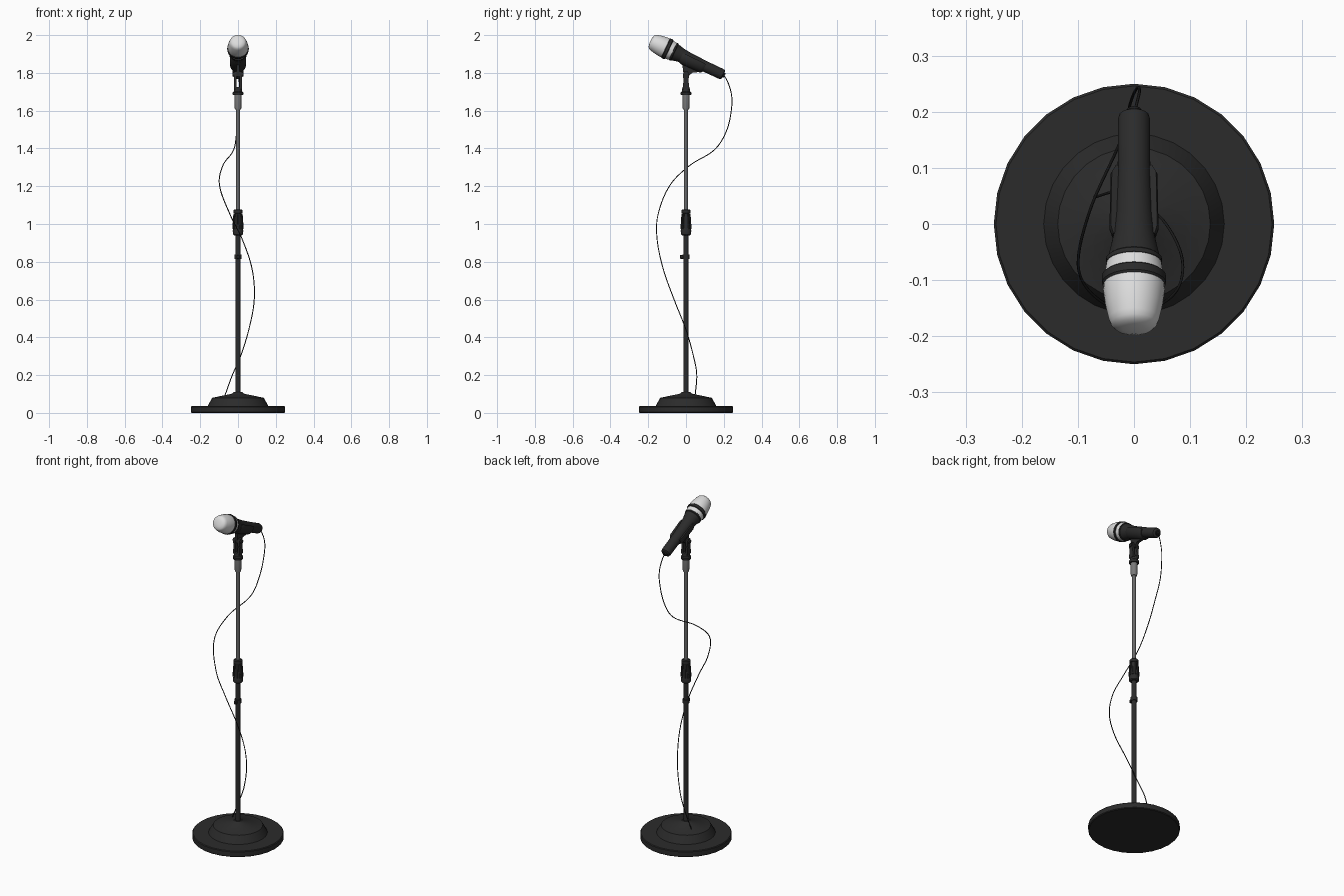
import bpy, bmesh, math
from mathutils import Matrix, Vector

cube = bpy.data.objects.get("Cube")
if cube:
    bpy.data.objects.remove(cube, do_unlink=True)


def material(name, value, rough=0.6):
    m = bpy.data.materials.new(name)
    m.use_nodes = True
    color = (value, value, value, 1)
    m.diffuse_color = color
    bsdf = m.node_tree.nodes["Principled BSDF"]
    bsdf.inputs["Base Color"].default_value = color
    bsdf.inputs["Roughness"].default_value = rough
    return m


BLACK = material("matte black", 0.024)
DARK = material("cable black", 0.012)
GREY = material("steel grey", 0.14)
SILVER = material("light steel", 0.2)
WHITE = material("pale silver", 0.72)

# Microphone frame: local z runs from tail to head, local y is its upper side
MIC = Matrix.Translation((0, 0.196, 1.79)) @ Matrix.Rotation(math.radians(65), 4, "X")


def finish(name, bm, mat, matrix=None, angle=35):
    bmesh.ops.recalc_face_normals(bm, faces=bm.faces)
    mesh = bpy.data.meshes.new(name)
    bm.to_mesh(mesh)
    bm.free()
    mesh.materials.append(mat)
    ob = bpy.data.objects.new(name, mesh)
    bpy.context.collection.objects.link(ob)
    if matrix:
        ob.matrix_world = matrix
    bpy.ops.object.select_all(action="DESELECT")
    ob.select_set(True)
    bpy.context.view_layer.objects.active = ob
    bpy.ops.object.shade_smooth_by_angle(angle=math.radians(angle))
    return ob


def loft(bm, rings):
    """Skin a list of closed point loops and cap both ends."""
    loops = [[bm.verts.new(p) for p in ring] for ring in rings]
    n = len(loops[0])
    for a, b in zip(loops, loops[1:]):
        for i in range(n):
            j = (i + 1) % n
            bm.faces.new((a[i], a[j], b[j], b[i]))
    bm.faces.new(loops[0][::-1])
    bm.faces.new(loops[-1])


def lathe(name, profile, mat, sides=24, matrix=None):
    """Turn (radius, height) pairs about local z."""
    bm = bmesh.new()
    steps = [2 * math.pi * i / sides for i in range(sides)]
    loft(bm, [[(r * math.cos(a), r * math.sin(a), z) for a in steps] for r, z in profile])
    return finish(name, bm, mat, matrix)


def box(name, center, size, mat, bevel=0.003, matrix=None):
    bm = bmesh.new()
    bmesh.ops.create_cube(bm, size=1, matrix=Matrix.Translation(center) @ Matrix.Diagonal((*size, 1)))
    if bevel:
        bmesh.ops.bevel(bm, geom=bm.edges[:], offset=bevel, segments=1, affect="EDGES")
    return finish(name, bm, mat, matrix)


# Weighted base
lathe("base_disc", [(0.246, 0), (0.25, 0.004), (0.25, 0.032), (0.246, 0.036)], BLACK, 28)
lathe("base_dome", [(0.162, 0.034), (0.158, 0.042), (0.136, 0.08), (0.03, 0.102), (0.022, 0.11)], BLACK, 28)

# Telescopic pole
lathe("lower_pole", [(0.0145, 0.1), (0.0145, 0.96)], BLACK, 16)
lathe("upper_pole", [(0.0115, 0.95), (0.0115, 1.62)], GREY, 16)
lathe("pole_collar", [(0.015, 1.605), (0.018, 1.615), (0.019, 1.69)], SILVER, 16)

# Height clutch with grip ribs
lathe("height_clutch", [(0.022, 0.94), (0.027, 0.945), (0.028, 0.965), (0.026, 0.97),
                        (0.019, 1.055), (0.024, 1.057), (0.024, 1.073), (0.018, 1.078)], BLACK, 20)
for i in range(10):
    spin = Matrix.Rotation(2 * math.pi * i / 10, 4, "Z")
    lean = Matrix.Translation((0.0245, 0, 1.013)) @ Matrix.Rotation(-0.075, 4, "Y")
    box("clutch_rib", (0, 0, 0), (0.006, 0.007, 0.08), BLACK, 0.001, spin @ lean)

# Cable holder on the lower pole
lathe("holder_ring", [(0.019, 0.815), (0.019, 0.838)], BLACK, 16)
box("holder_tab", (0, -0.022, 0.826), (0.016, 0.02, 0.02), BLACK)

# Swivel mount
lathe("mount_flange", [(0.026, 1.683), (0.028, 1.686), (0.028, 1.697), (0.022, 1.702),
                       (0.019, 1.725)], BLACK, 20)
for side in (-1, 1):
    bm = bmesh.new()
    x0, x1 = side * 0.008, side * 0.021
    outline = [(-0.018, 1.715), (0.018, 1.715), (0.013, 1.76), (0.017, 1.79),
               (0.01, 1.808), (-0.01, 1.808), (-0.017, 1.79), (-0.013, 1.76)]
    loft(bm, [[(x, y, z) for y, z in outline] for x in (x0, x1)])
    finish("mount_cheek", bm, BLACK)
lathe("pivot_bolt", [(0.011, -0.028), (0.011, 0.028)], BLACK, 12,
      Matrix.Translation((0, 0, 1.792)) @ Matrix.Rotation(math.pi / 2, 4, "Y"))

# Clip tongue joining pivot and cradle
bm = bmesh.new()
tongue = [(-0.012, 1.782), (0.012, 1.782), (0.035, 1.802), (0.085, 1.805), (0.06, 1.83), (-0.02, 1.85)]
loft(bm, [[(x, y, z) for y, z in tongue] for x in (-0.0085, 0.0085)])
finish("clip_tongue", bm, BLACK)

# Open cradle around the lower half of the microphone
bm = bmesh.new()
sweep = [math.radians(160 + 220 * i / 16) for i in range(17)]
rings = []
for t, inner, outer in ((0.105, 0.027, 0.034), (0.12, 0.028, 0.042), (0.225, 0.032, 0.044), (0.24, 0.033, 0.039)):
    arc = [(outer * math.cos(a), outer * math.sin(a), t) for a in sweep]
    arc += [(inner * math.cos(a), inner * math.sin(a), t) for a in reversed(sweep)]
    rings.append(arc)
loft(bm, rings)
finish("clip_cradle", bm, BLACK, MIC)

# Microphone
lathe("mic_handle", [(0.02, -0.002), (0.026, 0.002), (0.0285, 0.01), (0.029, 0.1), (0.033, 0.2),
                     (0.037, 0.24), (0.044, 0.272), (0.047, 0.284)], BLACK, 28, MIC)
lathe("handle_rim", [(0.046, 0.282), (0.05, 0.285), (0.05, 0.293), (0.047, 0.296)], BLACK, 28, MIC)
lathe("grille_lower_band", [(0.049, 0.292), (0.053, 0.318)], WHITE, 28, MIC)
lathe("grille_ring", [(0.053, 0.315), (0.057, 0.318), (0.057, 0.332), (0.054, 0.336)], BLACK, 28, MIC)
lathe("grille_head", [(0.054, 0.333), (0.055, 0.345), (0.051, 0.375), (0.045, 0.402), (0.041, 0.412),
                      (0.034, 0.419), (0.02, 0.423), (0.006, 0.424)], WHITE, 28, MIC)
lathe("cable_plug", [(0.012, -0.01), (0.014, 0.0)], DARK, 12, MIC)

# Hanging cable
path = [(0, 0.196, 1.79), (0.005, 0.215, 1.765), (0.01, 0.238, 1.7), (0.006, 0.243, 1.63),
        (-0.006, 0.217, 1.5), (-0.022, 0.153, 1.395), (-0.08, 0.02, 1.31),
        (-0.098, -0.085, 1.205), (-0.042, -0.148, 1.05), (0.022, -0.153, 0.92),
        (0.075, -0.12, 0.76), (0.086, -0.063, 0.6), (0.057, 0, 0.44),
        (0.01, 0.042, 0.29), (-0.03, 0.057, 0.2), (-0.07, 0.048, 0.09)]
curve = bpy.data.curves.new("cable", "CURVE")
curve.dimensions = "3D"
curve.bevel_depth = 0.0026
curve.bevel_resolution = 1
curve.resolution_u = 8
curve.use_fill_caps = True
spline = curve.splines.new("BEZIER")
spline.bezier_points.add(len(path) - 1)
for i, (point, p) in enumerate(zip(spline.bezier_points, path)):
    here = Vector(p)
    before, after = Vector(path[max(i - 1, 0)]), Vector(path[min(i + 1, len(path) - 1)])
    along = (after - before).normalized()
    point.co = here
    point.handle_left_type = point.handle_right_type = "FREE"
    point.handle_left = here - along * (here - before).length / 3
    point.handle_right = here + along * (after - here).length / 3
curve.materials.append(DARK)
bpy.context.collection.objects.link(bpy.data.objects.new("cable", curve))
